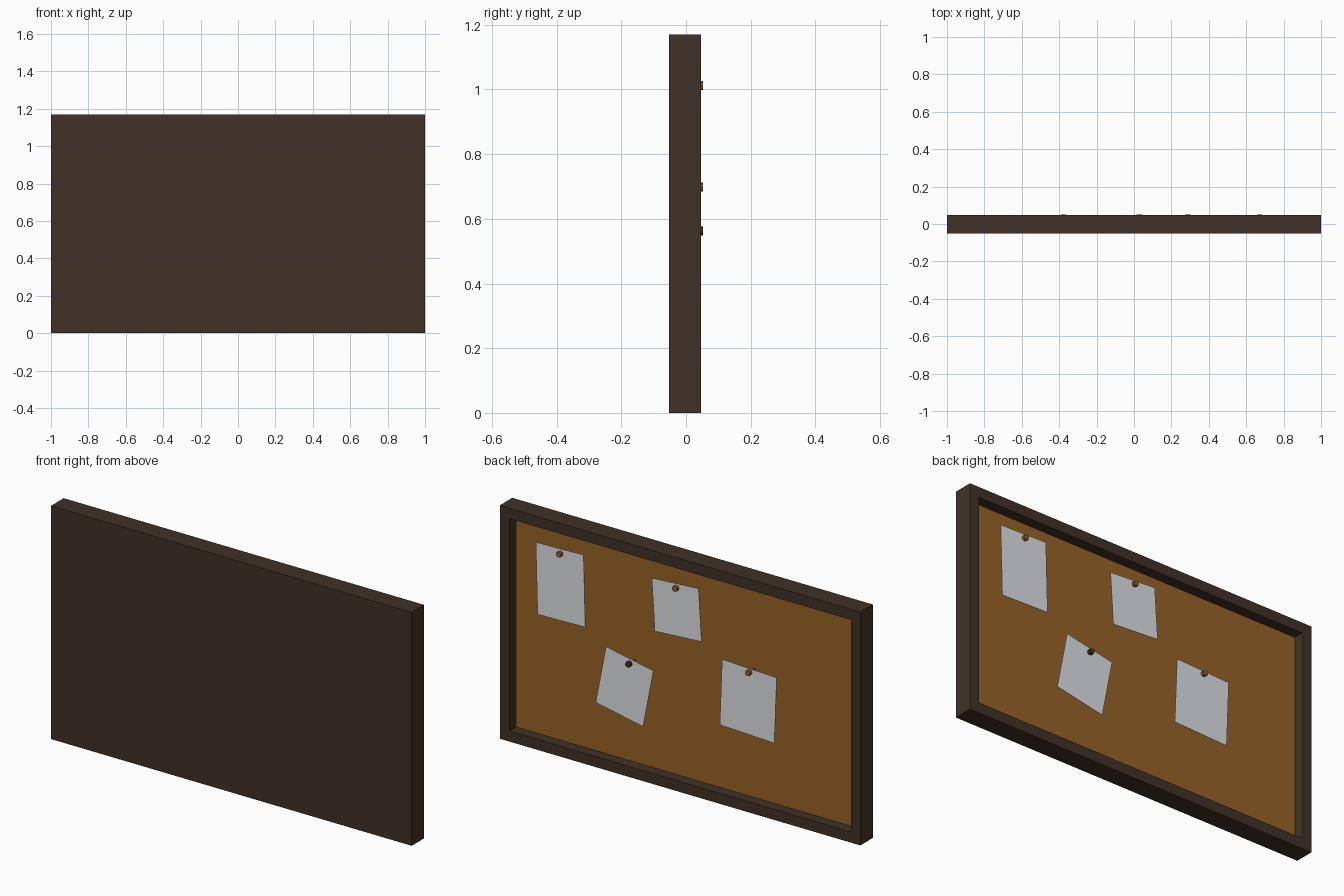
import bpy, bmesh, math
from mathutils import Matrix, Vector

if "Cube" in bpy.data.objects:
    bpy.data.objects.remove(bpy.data.objects["Cube"])


def material(name, rgb):
    m = bpy.data.materials.new(name)
    m.diffuse_color = (*rgb, 1)
    m.use_nodes = True
    m.node_tree.nodes["Principled BSDF"].inputs["Base Color"].default_value = m.diffuse_color
    return m


wood = material("dark wood", (0.052, 0.031, 0.021))
cork = material("cork brown", (0.305, 0.122, 0.019))
white = material("paper white", (0.73, 0.74, 0.77))
orange = material("pin orange brown", (0.36, 0.11, 0.015))

W, H, RIM = 2.0, 1.17, 0.053
Y_FRONT, Y_RIM, Y_CORK, Y_PAPER, Y_PIN = -0.052, 0.047, -0.006, 0.034, 0.052


def finish(name, bm, *mats):
    bmesh.ops.recalc_face_normals(bm, faces=bm.faces)
    me = bpy.data.meshes.new(name)
    bm.to_mesh(me)
    bm.free()
    for m in mats:
        me.materials.append(m)
    ob = bpy.data.objects.new(name, me)
    bpy.context.collection.objects.link(ob)
    return ob


def box(bm, x, y0, y1, z, sx, sz, angle=0.0):
    mat = (Matrix.Translation((x, (y0 + y1) / 2, z)) @ Matrix.Rotation(angle, 4, 'Y')
           @ Matrix.Diagonal((sx, y1 - y0, sz, 1)))
    bmesh.ops.create_cube(bm, size=1, matrix=mat)


def cylinder(bm, x, y0, y1, z, r, sides):
    mat = Matrix.Translation((x, (y0 + y1) / 2, z)) @ Matrix.Rotation(math.pi / 2, 4, 'X')
    bmesh.ops.create_cone(bm, cap_ends=True, segments=sides, radius1=r, radius2=r,
                          depth=y1 - y0, matrix=mat)


# Tray-shaped frame: box with its +y face inset and pushed in
bm = bmesh.new()
box(bm, 0, Y_FRONT, Y_RIM, H / 2, W, H)
bm.normal_update()
face = max(bm.faces, key=lambda f: f.normal.y)
bmesh.ops.inset_region(bm, faces=[face], thickness=RIM, use_even_offset=True)
floor = bmesh.ops.extrude_face_region(bm, geom=[face])
bmesh.ops.translate(bm, vec=(0, Y_CORK - 0.01 - Y_RIM, 0),
                    verts=[v for v in floor["geom"] if isinstance(v, bmesh.types.BMVert)])
if face.is_valid:
    bmesh.ops.delete(bm, geom=[face], context='FACES_ONLY')
finish("frame", bm, wood)

# Cork panel filling the recess
bm = bmesh.new()
box(bm, 0, Y_CORK - 0.01, Y_CORK, H / 2, W - 2 * RIM, H - 2 * RIM)
finish("cork_panel", bm, cork)

# Pinned notes: centre x, z, width, height, tilt in degrees, pin x, pin z
notes = [
    (0.672, 0.855, 0.265, 0.360, 1.5, 0.671, 1.012),
    (0.028, 0.901, 0.260, 0.263, 3.6, 0.028, 1.012),
    (0.317, 0.439, 0.268, 0.301, -11.0, 0.288, 0.563),
    (-0.369, 0.549, 0.303, 0.332, -2.2, -0.377, 0.698),
]
for i, (x, z, w, h, tilt, px, pz) in enumerate(notes, 1):
    bm = bmesh.new()
    box(bm, x, Y_PAPER - 0.002, Y_PAPER, z, w, h, math.radians(tilt))
    finish(f"paper_{i}", bm, white)

    # Pin with an eight-sided head and a thin shaft into the cork
    bm = bmesh.new()
    cylinder(bm, px, Y_PAPER, Y_PIN, pz, 0.014, 8)
    cylinder(bm, px, Y_CORK - 0.004, Y_PAPER, pz, 0.004, 6)
    finish(f"pin_{i}", bm, wood if i == 3 else orange)
